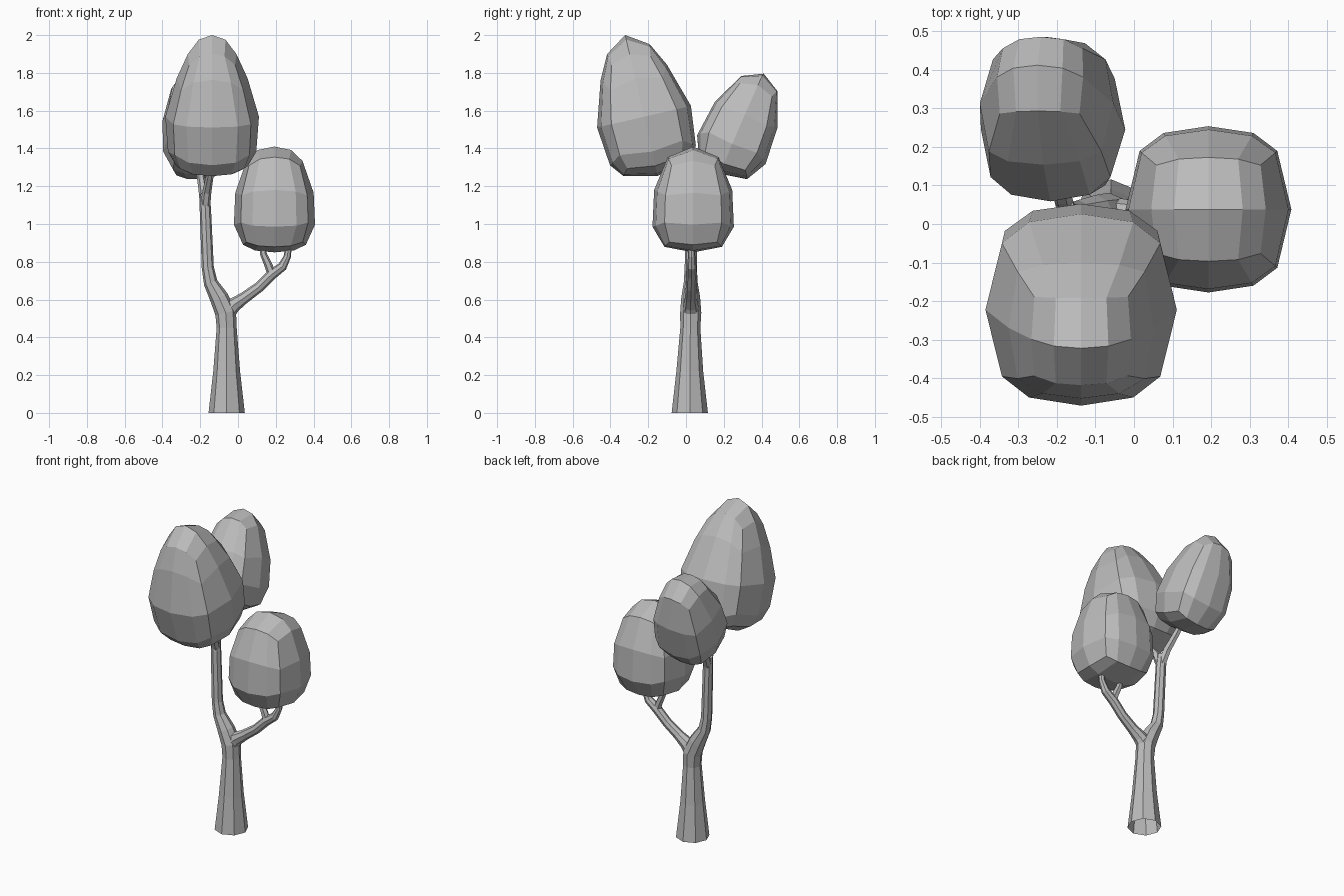
import bpy, bmesh, math
from mathutils import Vector, Matrix, Euler

if "Cube" in bpy.data.objects:
    bpy.data.objects.remove(bpy.data.objects["Cube"], do_unlink=True)

grey = bpy.data.materials.new("plain grey")
grey.use_nodes = True
grey.diffuse_color = (0.5, 0.5, 0.5, 1)
bsdf = next(n for n in grey.node_tree.nodes if n.type == 'BSDF_PRINCIPLED')
bsdf.inputs["Base Color"].default_value = (0.5, 0.5, 0.5, 1)


def finish(bm, name):
    bmesh.ops.recalc_face_normals(bm, faces=bm.faces)
    mesh = bpy.data.meshes.new(name)
    bm.to_mesh(mesh)
    bm.free()
    mesh.materials.append(grey)
    obj = bpy.data.objects.new(name, mesh)
    bpy.context.collection.objects.link(obj)
    return obj


def crown(name, base, length, rx, ry, taper, tilt, lean, rows):
    """Faceted egg: a sliced box rounded to a sphere, then stretched and tapered."""
    bm = bmesh.new()
    bmesh.ops.create_cube(bm, size=2)
    cuts = [(0, c) for c in (-0.5, 0, 0.5)] + [(1, 0)] + [(2, c) for c in rows]
    for axis, c in cuts:
        normal = Vector((0, 0, 0))
        normal[axis] = 1
        bmesh.ops.bisect_plane(bm, geom=bm.verts[:] + bm.edges[:] + bm.faces[:],
                               plane_co=normal * c, plane_no=normal)
    p = 2.6
    for v in bm.verts:
        v.co.y *= 0.84
        v.co /= sum(abs(a) ** p for a in v.co) ** (1 / p)
        x, y, z = v.co
        r = 1 - taper * max(z, 0)
        t = 0.42 + 0.58 * z if z > 0 else 0.42 * (1 - abs(z) ** 0.7)
        v.co = (x * rx * r, y * ry * r, t * length)
    turn = Euler((math.radians(tilt), math.radians(lean), 0)).to_matrix().to_4x4()
    bm.transform(Matrix.Translation(base) @ turn)
    return finish(bm, name)


def limb(name, path, sides, cap_start=True):
    """Tapered tube through (x, y, z, radius) points."""
    bm = bmesh.new()
    pts = [Vector(q[:3]) for q in path]
    rings = []
    for i, q in enumerate(path):
        d = pts[min(i + 1, len(pts) - 1)] - pts[max(i - 1, 0)]
        if i == 0 and not cap_start:
            d = Vector((0, 0, 1))
        rot = Vector((0, 0, 1)).rotation_difference(d.normalized())
        ring = []
        for k in range(sides):
            a = math.tau * k / sides
            ring.append(bm.verts.new(
                pts[i] + rot @ Vector((math.cos(a), math.sin(a), 0)) * q[3]))
        rings.append(ring)
    for a, b in zip(rings, rings[1:]):
        for k in range(sides):
            n = (k + 1) % sides
            bm.faces.new((a[k], a[n], b[n], b[k]))
    bm.faces.new(rings[-1])
    if cap_start:
        bm.faces.new(rings[0][::-1])
    return finish(bm, name)


# Trunk, open underneath, bending into the tall right-hand branch
limb("trunk", [(-0.06, 0.02, 0, 0.096), (-0.06, 0.02, 0.22, 0.071),
               (-0.06, 0.023, 0.45, 0.053), (-0.065, 0.025, 0.53, 0.056),
               (-0.1, 0.025, 0.61, 0.05), (-0.145, 0.025, 0.69, 0.037),
               (-0.16, 0.025, 0.77, 0.032), (-0.173, 0.03, 1.08, 0.03),
               (-0.178, 0.035, 1.16, 0.028)], 8, cap_start=False)

# Twigs holding the two upper crowns
limb("front_twig", [(-0.173, 0.03, 1.09, 0.026), (-0.165, 0, 1.17, 0.024),
                    (-0.15, -0.06, 1.25, 0.02), (-0.14, -0.12, 1.34, 0.016)], 6)
limb("back_twig", [(-0.173, 0.03, 1.09, 0.026), (-0.185, 0.07, 1.18, 0.024),
                   (-0.2, 0.14, 1.27, 0.02), (-0.21, 0.2, 1.36, 0.016)], 6)

# Side branch and its twigs under the lower crown
limb("side_branch", [(-0.065, 0.025, 0.52, 0.045), (-0.025, 0.025, 0.57, 0.04),
                     (0.03, 0.025, 0.607, 0.031), (0.11, 0.027, 0.665, 0.028),
                     (0.175, 0.03, 0.73, 0.028), (0.235, 0.03, 0.775, 0.025),
                     (0.262, 0.03, 0.83, 0.019), (0.27, 0.03, 0.93, 0.017)], 8)
limb("inner_twig", [(0.18, 0.03, 0.73, 0.024), (0.16, 0.03, 0.785, 0.021),
                    (0.135, 0.03, 0.84, 0.018), (0.125, 0.03, 0.93, 0.016)], 6)

# Leaf crowns
crown("front_crown", (-0.137, -0.15, 1.255), 0.765, 0.248, 0.255, 0.42, 13, 0, (-0.5, 0, 0.5))
crown("back_crown", (-0.195, 0.185, 1.265), 0.58, 0.19, 0.2, 0.3, -23, -6, (-0.25, 0.25))
crown("lower_crown", (0.193, 0.038, 0.85), 0.56, 0.217, 0.219, 0.14, 0, 0, (-0.25, 0.25))
